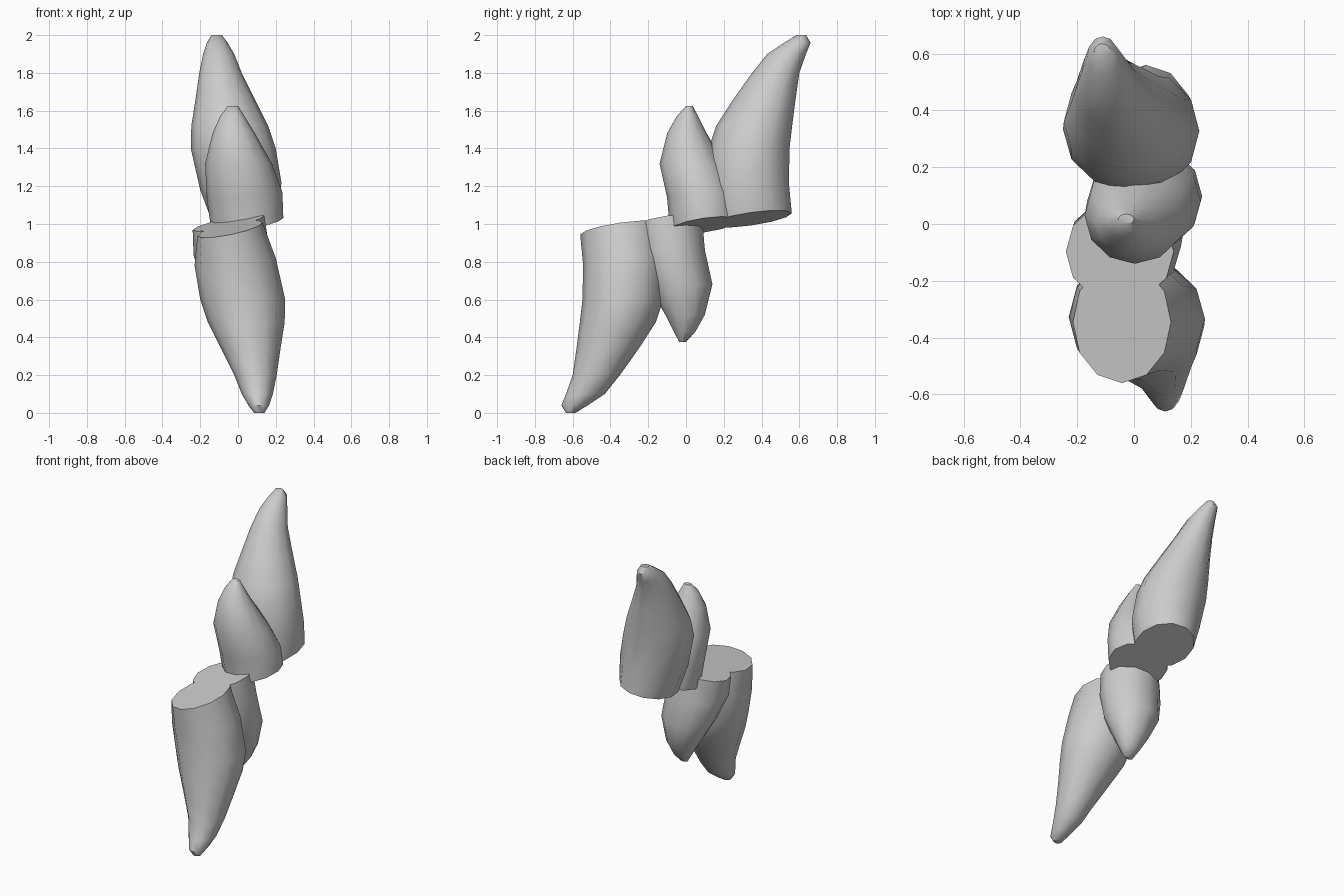
import bpy, bmesh, math

if "Cube" in bpy.data.objects:
    bpy.data.objects.remove(bpy.data.objects["Cube"])

SIDES = 12

# Ring sections of the two upper claws: z, x min, x max, y min, y max
BIG = [(1.03, -.13, .215, .13, .56), (1.2, -.20, .23, .11, .545),
       (1.4, -.25, .20, .12, .548), (1.52, -.247, .16, .16, .562),
       (1.66, -.225, .09, .25, .58), (1.8, -.205, .02, .35, .60),
       (1.9, -.185, -.02, .43, .635), (1.96, -.165, -.055, .52, .66),
       (2.0, -.14, -.085, .585, .635)]
SMALL = [(1.0, -.14, .24, -.085, .28), (1.15, -.165, .235, -.10, .26),
         (1.32, -.174, .18, -.14, .20), (1.48, -.135, .09, -.10, .11),
         (1.57, -.095, .035, -.05, .065), (1.625, -.055, .0, .0, .035)]


def base_plane(x, y):
    return 0.97 + 0.2 * x + 0.14 * y


def claw(name, rings, sign):
    """Loft the rings; sign -1 inverts the claw through (0, 0, 1)."""
    bm = bmesh.new()
    loops = []
    for k, (z, x0, x1, y0, y1) in enumerate(rings):
        tilt = (1.0, 0.45)[k] if k < 2 else 0.0
        cx, cy = (x0 + x1) / 2, (y0 + y1) / 2
        loop = []
        for i in range(SIDES):
            a = math.tau * i / SIDES
            x = cx + (x1 - x0) / 2 * math.cos(a)
            y = cy + (y1 - y0) / 2 * math.sin(a)
            if k == 0:
                h = base_plane(x, y)
            else:
                h = z + tilt * (base_plane(x, y) - base_plane(cx, cy))
            loop.append(bm.verts.new((sign * x, sign * y, 1 + sign * (h - 1))))
        loops.append(loop)
    for a, b in zip(loops, loops[1:]):
        for i in range(SIDES):
            j = (i + 1) % SIDES
            bm.faces.new((a[i], a[j], b[j], b[i]))
    bm.faces.new(loops[0])
    bm.faces.new(loops[-1])
    bmesh.ops.recalc_face_normals(bm, faces=bm.faces)
    mesh = bpy.data.meshes.new(name)
    bm.to_mesh(mesh)
    bm.free()
    ob = bpy.data.objects.new(name, mesh)
    bpy.context.collection.objects.link(ob)
    bpy.ops.object.select_all(action='DESELECT')
    ob.select_set(True)
    bpy.context.view_layer.objects.active = ob
    bpy.ops.object.shade_smooth_by_angle(angle=math.radians(50))


# Upper pair and its point-symmetric lower pair
for side, sign in (("upper", 1), ("lower", -1)):
    claw(side + "_large_claw", BIG, sign)
    claw(side + "_small_claw", SMALL, sign)
